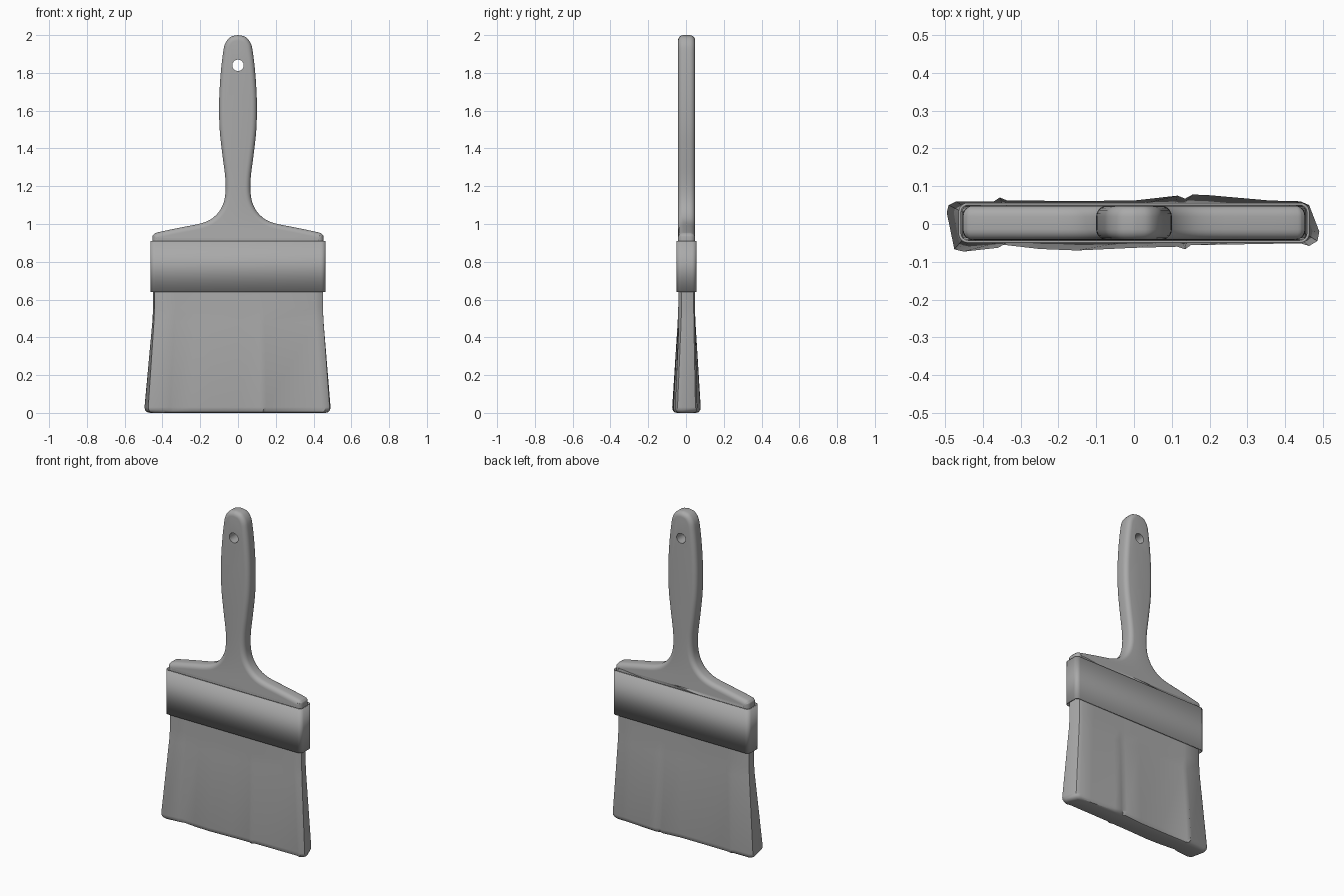
import bpy, bmesh, math
from mathutils import Vector

cube = bpy.data.objects.get("Cube")
if cube:
    bpy.data.objects.remove(cube)

grey = bpy.data.materials.new("plain_grey")
grey.use_nodes = True
GREY = (0.4, 0.4, 0.4, 1)
grey.diffuse_color = GREY
grey.node_tree.nodes["Principled BSDF"].inputs["Base Color"].default_value = GREY
Y_MID = 0.003


def loft(name, rings, caps=True):
    """Skin a stack of closed rings that share one point count."""
    bm = bmesh.new()
    loops = [[bm.verts.new(p) for p in ring] for ring in rings]
    n = len(loops[0])
    for a, b in zip(loops, loops[1:]):
        for i in range(n):
            j = (i + 1) % n
            bm.faces.new((a[i], a[j], b[j], b[i]))
    if caps:
        bm.faces.new(loops[0])
        bm.faces.new(loops[-1])
    bmesh.ops.recalc_face_normals(bm, faces=bm.faces)
    mesh = bpy.data.meshes.new(name)
    bm.to_mesh(mesh)
    bm.free()
    mesh.materials.append(grey)
    obj = bpy.data.objects.new(name, mesh)
    bpy.context.collection.objects.link(obj)
    return obj


def smooth(obj, angle=35):
    bpy.ops.object.select_all(action='DESELECT')
    obj.select_set(True)
    bpy.context.view_layer.objects.active = obj
    bpy.ops.object.shade_smooth_by_angle(angle=math.radians(angle))


def spline(pts, steps):
    """Catmull-Rom samples through the points."""
    p = [Vector(q) for q in pts]
    p = [p[0]] + p + [p[-1]]
    out = []
    for a, b, c, d in zip(p, p[1:], p[2:], p[3:]):
        for s in range(steps):
            t = s / steps
            out.append(0.5 * (2 * b + (c - a) * t + (2 * a - 5 * b + 4 * c - d) * t * t
                              + (3 * b - a - 3 * c + d) * t ** 3))
    return out + [p[-1]]


def inset(pts, d):
    """Move a counter-clockwise outline inward."""
    n = len(pts)
    out = []
    for i, p in enumerate(pts):
        t = (pts[(i + 1) % n] - pts[i - 1]).normalized()
        out.append(p + Vector((-t.y, t.x)) * d)
    return out


def rounded_rect(w, h, r, steps=6):
    pts = []
    for k, (sx, sy) in enumerate(((1, 1), (-1, 1), (-1, -1), (1, -1))):
        for s in range(steps + 1):
            a = (k + s / steps) * math.pi / 2
            pts.append((sx * (w - r) + r * math.cos(a), sy * (h - r) + r * math.sin(a)))
    return pts


# Handle: mirrored outline with rounded front and back edges
half = spline([(0.453, 0.8), (0.453, 0.92), (0.446, 0.945), (0.42, 0.957), (0.3, 0.982),
               (0.19, 1.005), (0.13, 1.035), (0.088, 1.085), (0.068, 1.15), (0.067, 1.24),
               (0.083, 1.37), (0.097, 1.5), (0.1, 1.64), (0.093, 1.78), (0.08, 1.9),
               (0.068, 1.955), (0.04, 1.99), (0, 2.0)], 4)
outline = half + [Vector((-p.x, p.y)) for p in reversed(half[:-1])]
DEPTH, ROUND, STEPS = 0.045, 0.028, 5
arc = [math.pi / 2 * s / STEPS for s in range(STEPS + 1)]
section = [(ROUND * (1 - math.sin(a)), -DEPTH + ROUND * (1 - math.cos(a))) for a in arc]
section += [(d, -y) for d, y in reversed(section)]
handle = loft("handle", [[(p.x, Y_MID + y, p.y) for p in inset(outline, d)] for d, y in section])

# Hanging hole
bpy.ops.mesh.primitive_cylinder_add(vertices=32, radius=0.03, depth=0.4,
                                    location=(0, 0, 1.84), rotation=(math.pi / 2, 0, 0))
cutter = bpy.context.object
cutter.name = "hole_cutter"
cutter.data.materials.append(grey)
cutter.hide_render = True
cutter.hide_set(True)
cut = handle.modifiers.new("hanging_hole", 'BOOLEAN')
cut.object = cutter
cut.solver = 'EXACT'
smooth(handle)

# Ferrule: thin open sleeve
band = rounded_rect(0.464, 0.053, 0.025)
ferrule = loft("ferrule", [[(x, y + Y_MID, z) for x, y in band] for z in (0.64, 0.91)], caps=False)
wall = ferrule.modifiers.new("wall", 'SOLIDIFY')
wall.thickness = 0.007
smooth(ferrule)

# Bristles: even root flaring to an uneven tip
tip = [(-0.49, 0.05), (-0.47, 0.06), (-0.37, 0.06), (-0.355, 0.07), (-0.335, 0.062),
       (-0.15, 0.061), (0, 0.062), (0.115, 0.075), (0.135, 0.067), (0.155, 0.078),
       (0.2, 0.076), (0.36, 0.062), (0.44, 0.06), (0.463, 0.05), (0.49, -0.02),
       (0.485, -0.045), (0.463, -0.058), (0.44, -0.051), (0.15, -0.056), (0.135, -0.067),
       (0.115, -0.06), (0, -0.063), (-0.15, -0.07), (-0.25, -0.066), (-0.345, -0.055),
       (-0.36, -0.063), (-0.45, -0.073), (-0.475, -0.067), (-0.495, 0.03)]


def root(x, y):
    """Pull a tip point onto the even root section."""
    x = max(-0.449, min(0.449, x * 0.93))
    limit = 0.044 - 0.6 * max(0, abs(x) - 0.42)
    return x, Y_MID + max(-limit, min(limit, y))


def level(z, flare, shrink=1.0):
    ring = []
    for x, y in tip:
        rx, ry = root(x, y)
        ring.append(((rx + (x - rx) * flare) * shrink,
                     (ry + (y - ry) * flare) * (1 - (1 - shrink) * 6), z))
    return ring


bristles = loft("bristles", [level(0.8, 0), level(0.56, 0), level(0.48, 0.1), level(0.03, 1),
                             level(0.015, 1, 0.994), level(0.004, 0.95, 0.98),
                             level(0, 0.9, 0.95)])
smooth(bristles, 40)
